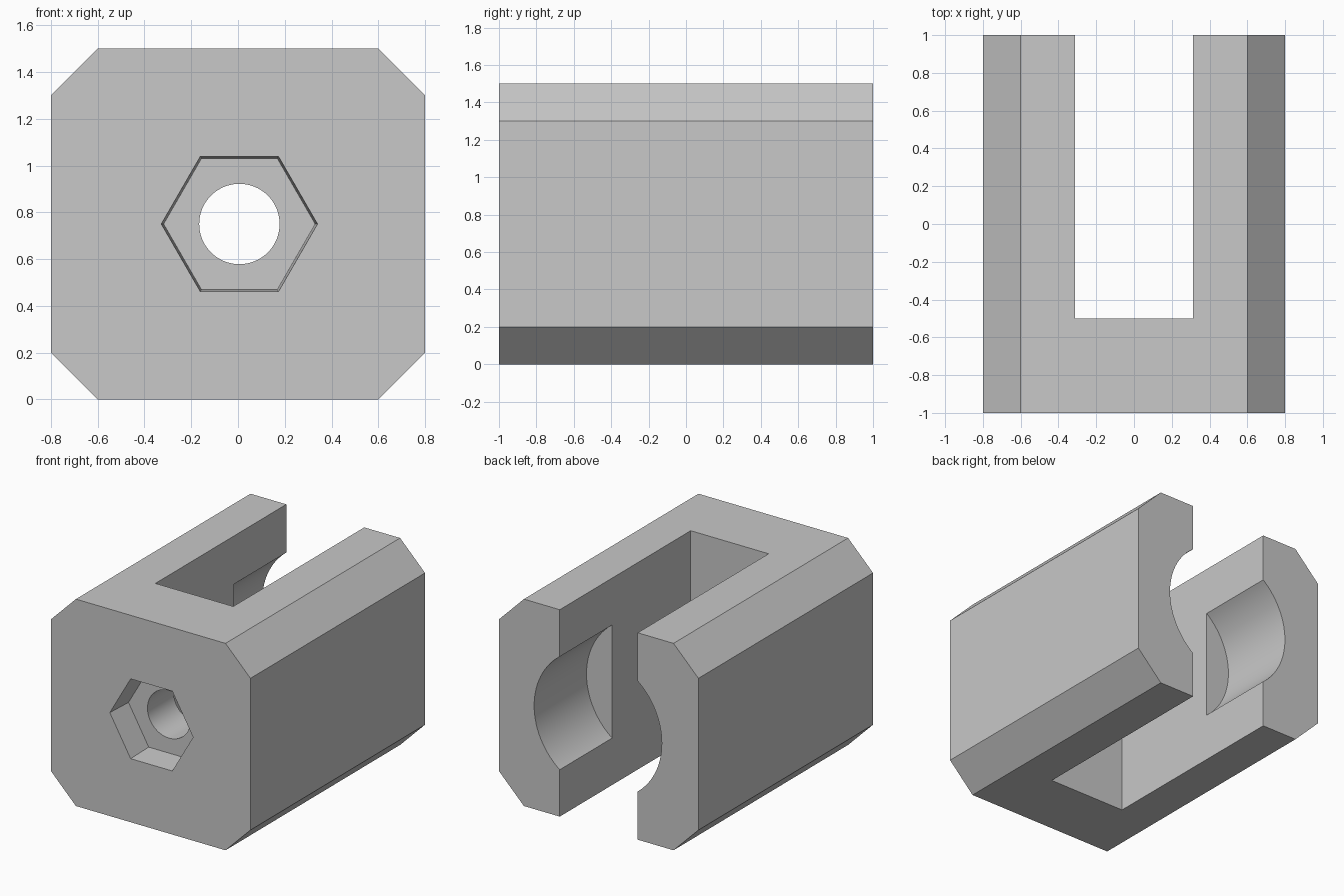
import bpy, bmesh, math
from mathutils import Matrix

cube = bpy.data.objects.get("Cube")
if cube:
    bpy.data.objects.remove(cube, do_unlink=True)

# Single plain grey
grey = bpy.data.materials.new("light_grey")
grey.use_nodes = True
colour = (0.58, 0.58, 0.58, 1)
grey.diffuse_color = colour
grey.node_tree.nodes["Principled BSDF"].inputs["Base Color"].default_value = colour

AXIS_X, AXIS_Z = 0.006, 0.75


def add_object(name, bm):
    bmesh.ops.recalc_face_normals(bm, faces=bm.faces)
    mesh = bpy.data.meshes.new(name)
    bm.to_mesh(mesh)
    bm.free()
    mesh.materials.append(grey)
    obj = bpy.data.objects.new(name, mesh)
    bpy.context.collection.objects.link(obj)
    return obj


def prism(name, outline, y0, y1):
    """Extrude an (x, z) outline along y."""
    bm = bmesh.new()
    face = bm.faces.new([bm.verts.new((x, y0, z)) for x, z in outline])
    new = bmesh.ops.extrude_face_region(bm, geom=[face])["geom"]
    verts = [v for v in new if isinstance(v, bmesh.types.BMVert)]
    bmesh.ops.translate(bm, verts=verts, vec=(0, y1 - y0, 0))
    return add_object(name, bm)


def bore(name, sides, r0, r1, y0, y1, turn=0):
    """Round or polygonal cutter along y, with radius r0 at y0 and r1 at y1."""
    bm = bmesh.new()
    place = (Matrix.Translation((AXIS_X, (y0 + y1) / 2, AXIS_Z))
             @ Matrix.Rotation(-math.pi / 2, 4, 'X') @ Matrix.Rotation(turn, 4, 'Z'))
    bmesh.ops.create_cone(bm, cap_ends=True, segments=sides, radius1=r0,
                          radius2=r1, depth=y1 - y0, matrix=place)
    return add_object(name, bm)


# Block with four chamfered long edges
w, h, c = 0.8, 1.5, 0.2
block = prism("clevis_block", [(c - w, 0), (w - c, 0), (w, c), (w, h - c),
                               (w - c, h), (c - w, h), (-w, h - c), (-w, c)], -1, 1)

# Cutters: open slot, rear counterbore, through hole, tapered nut pocket
s = 0.3125
cutters = [
    prism("slot_cutter", [(-s, -0.1), (s, -0.1), (s, 1.6), (-s, 1.6)], -0.5, 1.1),
    bore("counterbore_cutter", 96, 0.512, 0.512, 0.4, 1.2),
    bore("bolt_hole_cutter", 64, 0.172, 0.172, -1.2, -0.3),
    bore("nut_pocket_cutter", 6, 0.344, 0.324, -1.2, -0.8, math.pi / 6),
]

bpy.context.view_layer.objects.active = block
block.select_set(True)
for cutter in cutters:
    mod = block.modifiers.new(cutter.name, 'BOOLEAN')
    mod.operation = 'DIFFERENCE'
    mod.solver = 'EXACT'
    mod.object = cutter
    bpy.ops.object.modifier_apply(modifier=mod.name)
    bpy.data.objects.remove(cutter, do_unlink=True)

# Smooth bores, sharp edges elsewhere
bpy.ops.object.shade_smooth_by_angle(angle=math.radians(25))
